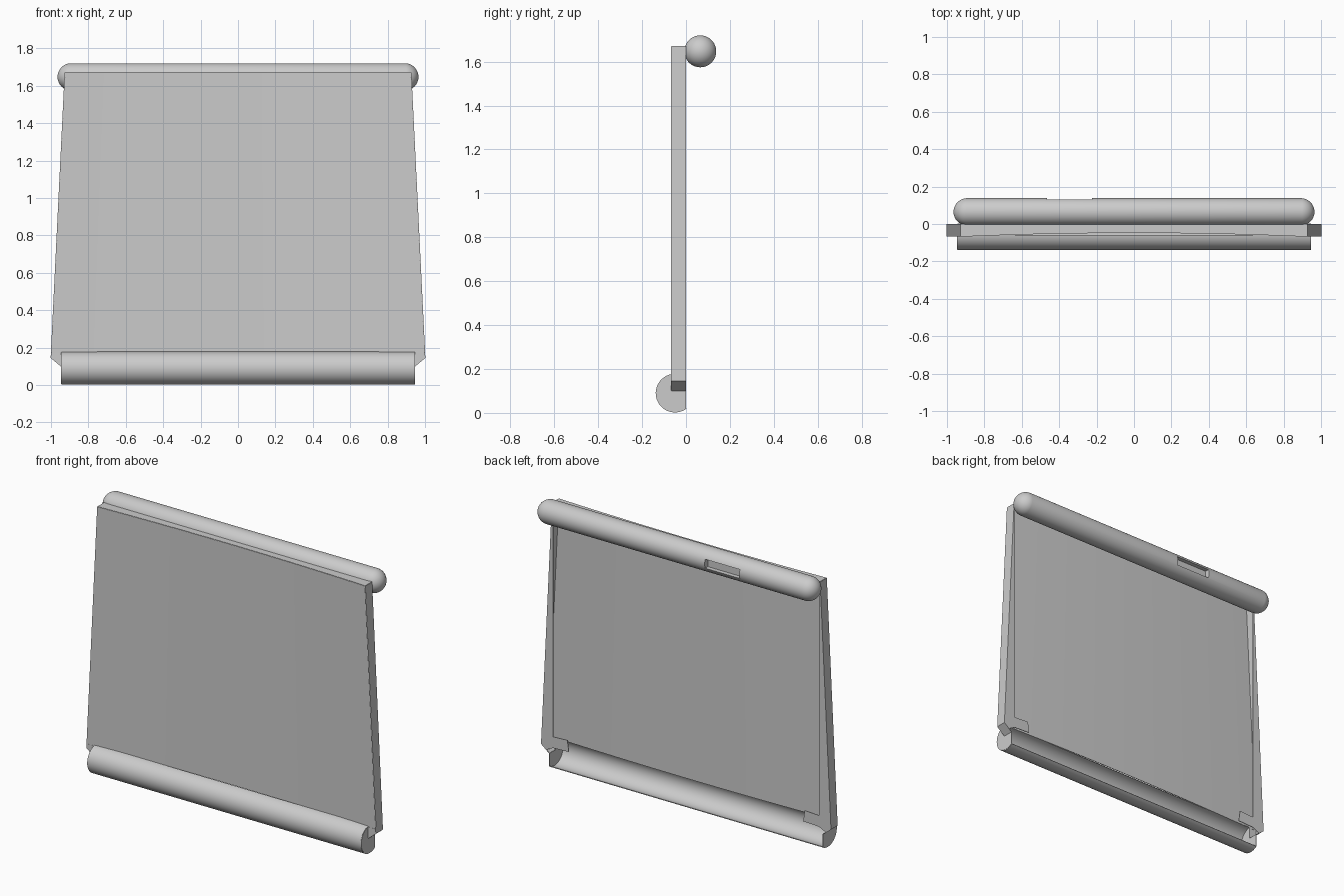
import bpy, bmesh, math
from mathutils import Matrix

if "Cube" in bpy.data.objects:
    bpy.data.objects.remove(bpy.data.objects["Cube"])

GREY = 0.6
mat = bpy.data.materials.new("plain grey")
mat.use_nodes = True
mat.diffuse_color = (GREY, GREY, GREY, 1)
mat.node_tree.nodes["Principled BSDF"].inputs["Base Color"].default_value = (GREY, GREY, GREY, 1)

TOP, FOOT = 1.67, 0.145          # heights of the panel's top and lower corners
TOP_HALF, FOOT_HALF = 0.925, 1.0  # half widths there
GUTTER_HALF, CHAMFER_Z = 0.945, 0.1
PANEL_FOOT = 0.172


def half_width(z):
    return FOOT_HALF + (TOP_HALF - FOOT_HALF) * (z - FOOT) / (TOP - FOOT)


def panel_y(t):
    """Depth of the gently bowed panel, t running from -1 to 1."""
    return -0.066 + 0.02 * (1 - t * t)


def finish(name, bm, thickness=0.004):
    bmesh.ops.remove_doubles(bm, verts=bm.verts, dist=1e-5)
    bmesh.ops.recalc_face_normals(bm, faces=bm.faces)
    mesh = bpy.data.meshes.new(name)
    bm.to_mesh(mesh)
    bm.free()
    ob = bpy.data.objects.new(name, mesh)
    bpy.context.collection.objects.link(ob)
    mesh.materials.append(mat)
    if thickness:
        mod = ob.modifiers.new("sheet", "SOLIDIFY")
        mod.thickness, mod.offset = thickness, 0
        apply(ob, mod)
    return ob


def select(ob):
    bpy.ops.object.select_all(action="DESELECT")
    ob.select_set(True)
    bpy.context.view_layer.objects.active = ob


def apply(ob, mod):
    select(ob)
    bpy.ops.object.modifier_apply(modifier=mod.name)


def smooth(ob):
    select(ob)
    bpy.ops.object.shade_smooth_by_angle(angle=math.radians(35))


def strip(name, rail_a, rail_b):
    """Sheet of quads between two rails of points."""
    bm = bmesh.new()
    a = [bm.verts.new(p) for p in rail_a]
    b = [bm.verts.new(p) for p in rail_b]
    for i in range(len(a) - 1):
        bm.faces.new((a[i], a[i + 1], b[i + 1], b[i]))
    return finish(name, bm)


def plate(name, points):
    bm = bmesh.new()
    bm.faces.new([bm.verts.new(p) for p in points])
    return finish(name, bm)


# Bowed front panel and the lip along its top
ts = [i / 12 - 1 for i in range(25)]
top_rail = [(t * TOP_HALF, panel_y(t), TOP) for t in ts]
foot_rail = [(t * half_width(PANEL_FOOT), panel_y(t), PANEL_FOOT) for t in ts]
smooth(strip("front_panel", foot_rail, top_rail))
strip("top_lip", top_rail, [(x, 0, z) for x, y, z in top_rail])

# Gutter cross-section in y and z, open to the back
cy, cz, r = -0.05, 0.09, 0.086
start, end = math.radians(96), math.radians(306)
arc = [(cy + r * math.cos(a), cz + r * math.sin(a))
       for a in (start + (end - start) * i / 28 for i in range(29))]
smooth(strip("bottom_gutter", [(-GUTTER_HALF, y, z) for y, z in arc],
             [(GUTTER_HALF, y, z) for y, z in arc]))
cap = arc + [(0, CHAMFER_Z), (arc[0][0], CHAMFER_Z)]

# Side parts, repeated on both sides
outline = [(TOP_HALF, TOP), (FOOT_HALF, FOOT), (GUTTER_HALF, CHAMFER_Z)]
flange = [(TOP_HALF, TOP), (FOOT_HALF, FOOT), (0.965, 0.117), (0.92, 0.14),
          (0.81, 0.145), (0.82, 0.215), (0.92, 0.21), (0.92, TOP)]
corner = [(half_width(PANEL_FOOT), PANEL_FOOT), (FOOT_HALF, FOOT),
          (GUTTER_HALF, CHAMFER_Z), (GUTTER_HALF, PANEL_FOOT)]
front_y = panel_y(1)
for side, s in (("left", 1), ("right", -1)):
    strip(side + "_wall", [(s * x, front_y, z) for x, z in outline],
          [(s * x, 0, z) for x, z in outline])
    plate(side + "_back_flange", [(s * x, -0.002, z) for x, z in flange])
    plate(side + "_front_corner", [(s * x, front_y, z) for x, z in corner])
    plate(side + "_gutter_cap", [(s * GUTTER_HALF, y, z) for y, z in cap])

# Round-ended top bar: a sphere pulled apart along x
bar_r, bar_half, bar_y, bar_z = 0.073, 0.965, 0.065, 1.647
bm = bmesh.new()
bmesh.ops.create_uvsphere(bm, u_segments=40, v_segments=17, radius=bar_r,
                          matrix=Matrix.Rotation(math.pi / 2, 4, "Y"))
for v in bm.verts:
    v.co.x += math.copysign(bar_half - bar_r, v.co.x)
    v.co.y += bar_y
    v.co.z += bar_z
bar = finish("top_bar", bm, 0)

# Small pocket cut in the back of the bar
bm = bmesh.new()
bmesh.ops.create_cube(bm, size=1, matrix=Matrix.Translation((-0.345, 0.15, bar_z))
                      @ Matrix.Diagonal((0.24, 0.09, 0.056, 1)))
cutter = finish("pocket_cutter", bm, 0)
cutter.hide_render = True
mod = bar.modifiers.new("pocket", "BOOLEAN")
mod.operation, mod.object, mod.solver = "DIFFERENCE", cutter, "EXACT"
apply(bar, mod)
bpy.data.objects.remove(cutter)
smooth(bar)
